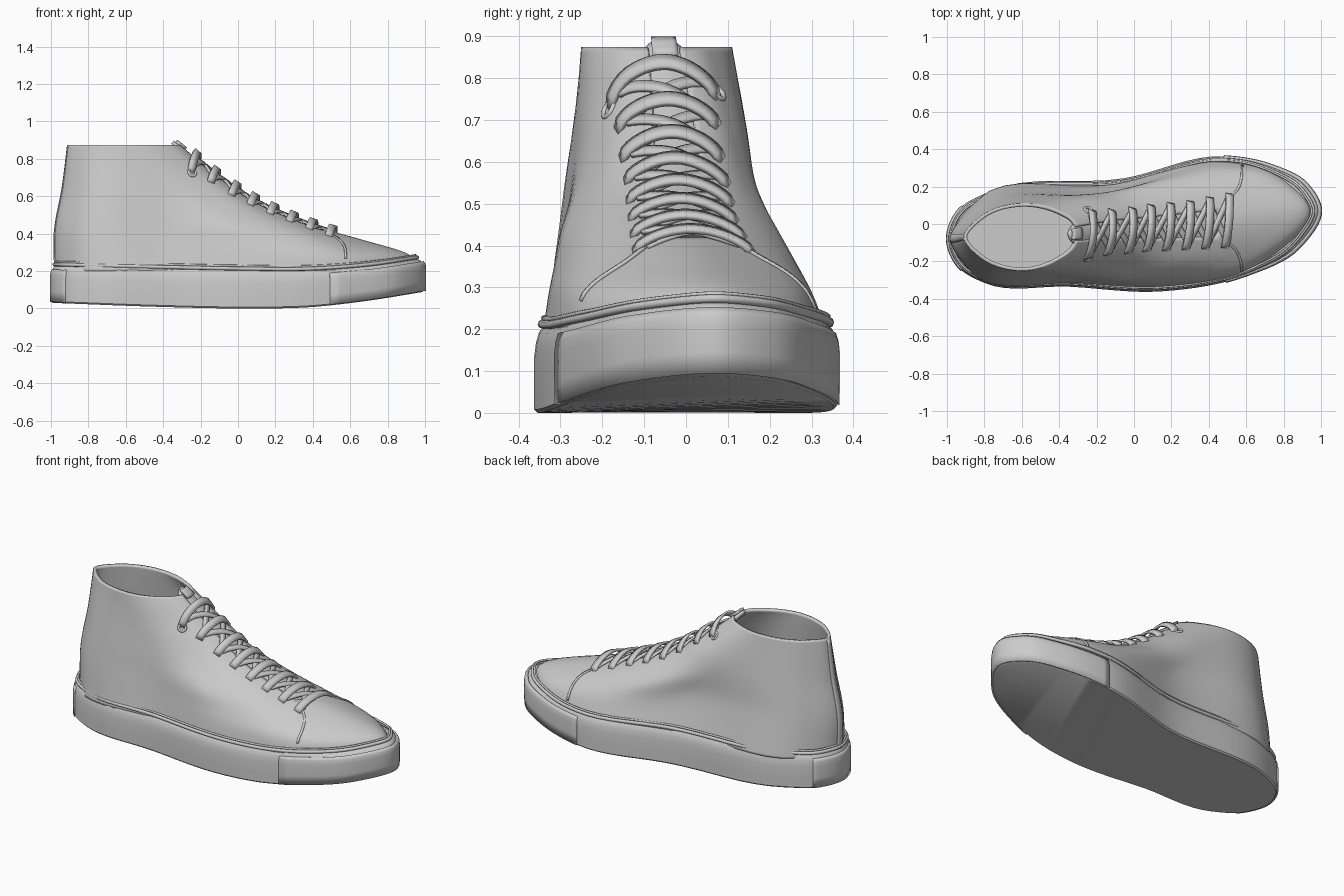
import bpy, bmesh, math
from mathutils import Vector
from mathutils.bvhtree import BVHTree

if "Cube" in bpy.data.objects:
    bpy.data.objects.remove(bpy.data.objects["Cube"])

K = 8  # samples between control points


def hermite(ts, vs, t):
    """Smooth curve through values vs at knots ts."""
    def slope(k):
        a, b = max(k - 1, 0), min(k + 1, len(ts) - 1)
        if b - a == 1:
            return (vs[b] - vs[a]) / (ts[b] - ts[a])
        h0, h1 = ts[k] - ts[a], ts[b] - ts[k]
        return ((vs[k] - vs[a]) / h0 * h1 + (vs[b] - vs[k]) / h1 * h0) / (h0 + h1)
    i = 0
    while i < len(ts) - 2 and t > ts[i + 1]:
        i += 1
    h = ts[i + 1] - ts[i]
    u = (t - ts[i]) / h
    return (vs[i] * (2*u**3 - 3*u**2 + 1) + slope(i) * (h * (u**3 - 2*u**2 + u))
            + vs[i + 1] * (3*u**2 - 2*u**3) + slope(i + 1) * (h * (u**3 - u**2)))


def closed_curve(pts):
    n = len(pts)
    ext = [Vector(pts[(i - 2) % n]) for i in range(n + 5)]
    ts = [0.0]
    for a, b in zip(ext, ext[1:]):
        ts.append(ts[-1] + (b - a).length)
    return [hermite(ts, ext, ts[s + 2] + (ts[s + 3] - ts[s + 2]) * k / K)
            for s in range(n) for k in range(K)]


def grid_faces(rows, cols, cyclic):
    return [(j * cols + i, j * cols + (i + 1) % cols,
             (j + 1) * cols + (i + 1) % cols, (j + 1) * cols + i)
            for j in range(rows - 1) for i in range(cols if cyclic else cols - 1)]


def make(name, verts, faces, thick=0, offset=-1, fix=False):
    me = bpy.data.meshes.new(name)
    me.from_pydata([tuple(v) for v in verts], [], faces)
    if fix:
        bm = bmesh.new()
        bm.from_mesh(me)
        bmesh.ops.recalc_face_normals(bm, faces=bm.faces)
        bm.to_mesh(me)
        bm.free()
    ob = bpy.data.objects.new(name, me)
    bpy.context.collection.objects.link(ob)
    bpy.ops.object.select_all(action='DESELECT')
    ob.select_set(True)
    bpy.context.view_layer.objects.active = ob
    bpy.ops.object.shade_smooth_by_angle(angle=math.radians(40))
    if thick:
        m = ob.modifiers.new("thickness", 'SOLIDIFY')
        m.thickness, m.offset = thick, offset
    return ob


# Upper: rails running from the sole up to the collar, joined by smooth rings
ZB = (.2, .42, .64, .875)
ZF = (.2, .3, .36, .42, .54, .70, .875)
rails = [
    (ZB, [(-.98, -.08), (-.98, -.08), (-.94, -.075), (-.91, -.07)]),      # heel
    (ZB, [(-.86, -.27), (-.86, -.25), (-.83, -.225), (-.82, -.18)]),
    (ZB, [(-.3, -.32), (-.35, -.29), (-.45, -.265), (-.58, -.25)]),
    (ZF, [(.2, -.335), (.15, -.32), (.1, -.305), (.05, -.29),
          (-.12, -.245), (-.27, -.21), (-.42, -.2)]),
    (ZF, [(.68, -.22), (.6, -.215), (.5, -.18), (.38, -.15),
          (.1, -.14), (-.13, -.125), (-.33, -.13)]),
    (ZF, [(.955, .08), (.89, .08), (.69, .06), (.48, .02),
          (.17, -.01), (-.09, -.03), (-.3, -.05)]),                       # ridge
    (ZF, [(.78, .27), (.7, .24), (.57, .19), (.4, .14),
          (.11, .095), (-.13, .065), (-.33, .02)]),
    (ZF, [(.45, .335), (.42, .295), (.33, .26), (.2, .225),
          (-.03, .16), (-.22, .115), (-.41, .07)]),
    (ZB, [(-.1, .22), (-.15, .165), (-.4, .15), (-.57, .11)]),
    (ZB, [(-.84, .13), (-.83, .105), (-.81, .08), (-.82, .04)]),
]
N, RIDGE = len(rails) * K, 5 * K


def ring(z):
    pts = [hermite(zs, [Vector(p) for p in ps], z) for zs, ps in rails]
    return [Vector((p.x, p.y, z)) for p in closed_curve(pts)]


def surf(c, z, off):
    """Point on the upper at column c and height z, pushed out by off."""
    r, up = ring(z), ring(z + .004)
    n = (r[(c + 1) % N] - r[c - 1]).cross(up[c % N] - r[c % N]).normalized()
    return r[c % N] + n * off


levels = [.2 + .675 * j / 54 for j in range(55)]
verts = [p for z in levels for p in ring(z)]
faces = grid_faces(len(levels), N, True)
bvh = BVHTree.FromPolygons(verts, faces)


def in_gap(f):
    return verts[f[0]].z > .425 and RIDGE - 4 <= f[0] % N < RIDGE + 4


make("upper", verts, [f for f in faces if not in_gap(f)], .018)


def patch(name, cols, z0, top, rows, off, thick):
    vs = [surf(c, z0 + (top(c) - z0) * j / rows, off)
          for j in range(rows + 1) for c in cols]
    return make(name, vs, grid_faces(rows + 1, len(cols), False), thick)


# Tongue under the lacing gap, heel strip, plain tongue label
patch("tongue", range(RIDGE - 6, RIDGE + 7), .39,
      lambda c: .905 - .035 * ((c - RIDGE) / 6) ** 2, 30, -.010, .02)
patch("heel_strip", range(-1, 2), .2, lambda c: .872, 20, .004, .008)
label = patch("tongue_label", range(RIDGE - 3, RIDGE + 4), .855,
              lambda c: .895, 3, .006, .018)

# Sole: closed outline swept through a rounded edge profile
outline = closed_curve([
    (-1, -.08), (-.935, -.235), (-.8, -.315), (-.35, -.335), (.15, -.36), (.6, -.275),
    (.88, -.13), (1, .08), (.92, .22), (.75, .31), (.48, .362), (-.05, .245),
    (-.78, .17), (-.935, .08)])
M = len(outline)
XS = (-1, -.4, 0, .4, .7, 1)
BOTTOM = (.03, .008, 0, .008, .042, .09)
TOP = (.228, .213, .205, .205, .228, .272)


def sole_point(i, inset, f):
    t = (outline[(i + 1) % M] - outline[i - 1]).normalized()
    toe = 1 + 1.3 * max(0, min(1, (outline[i % M].x - .6) / .35))
    p = outline[i % M] - Vector((t.y, -t.x)) * inset * (toe if inset > 0 else 1)
    lo, hi = hermite(XS, BOTTOM, p.x), hermite(XS, TOP, p.x)
    return Vector((p.x, p.y, lo + (hi - lo) * f))


profile = [(.008, 0), (0, .04), (0, .3), (0, .66), (.004, .82), (.011, .94), (.02, 1), (.04, 1)]
sv = [sole_point(i, a, f) for a, f in profile for i in range(M)]
sf = grid_faces(len(profile), M, True)
for base in (0, (len(profile) - 1) * M):
    for i in range(M // 2):
        q = [i, i + 1, M - i - 1, (M - i) % M]
        sf.append([base + k for k in dict.fromkeys(q)])
make("sole", sv, sf, fix=True)


def sole_panel(name, cols):
    prof = [(-.005, .02), (-.006, .3), (-.006, .66), (-.003, .8), (.003, .9)]
    vs = [sole_point(i, a, f) for a, f in prof for i in cols]
    make(name, vs, grid_faces(len(prof), len(cols), False), .012)


mid = M // 2
sole_panel("toe_bumper", [i for i in range(M) if outline[i].x > .44])
sole_panel("heel_panel", [i for i in range(-mid, mid) if outline[i].x < -.915])


# Welt piping around the top of the sole
def tube(name, pts, radius):
    cu = bpy.data.curves.new(name, 'CURVE')
    cu.dimensions = '3D'
    cu.bevel_depth, cu.bevel_resolution = radius, 2
    sp = cu.splines.new('POLY')
    sp.points.add(len(pts) - 1)
    for s, p in zip(sp.points, pts):
        s.co = (*p, 1)
    sp.use_cyclic_u = True
    bpy.context.collection.objects.link(bpy.data.objects.new(name, cu))


tube("welt", [sole_point(i, .018, 1.04) for i in range(M)], .010)
tube("welt_stitch_line", [sole_point(i, .022, 1.11) for i in range(M)], .006)


# Ribbons lying on the upper: laces and toe cap seams
def drop(x, y):
    hit, n, _, _ = bvh.ray_cast(Vector((x, y, 2)), Vector((0, 0, -1)))
    return (hit, n if n.z > 0 else -n) if hit else None


def ribbon(name, path, width, lift, thick):
    n = 18
    ts = [i / (len(path) - 1) for i in range(len(path))]
    pts = []
    for k in range(n + 1):
        p = hermite(ts, [Vector(q) for q in path], k / n)
        d = drop(p.x, p.y)
        if d:
            pts.append((d[0] + d[1] * lift(k / n), d[1]))
    vs = []
    for k, (p, nm) in enumerate(pts):
        t = pts[min(k + 1, len(pts) - 1)][0] - pts[max(k - 1, 0)][0]
        s = nm.cross(t).normalized() * width / 2
        vs += [p - s, p + s]
    make(name, vs, grid_faces(len(pts), 2, False), thick, 0)


bars = [(.5, -.125, .16), (.395, -.13, .14), (.29, -.135, .12), (.185, -.14, .11),
        (.08, -.145, .10), (-.02, -.155, .085), (-.13, -.165, .075), (-.235, -.185, .075)]
for i, (x, l, r) in enumerate(bars):
    ribbon(f"lace_bar_{i}", [(x - .015, l), (x, (l + r) / 2), (x + .01, r)], .042,
           lambda t: -.006 + .034 * max(0, math.sin(math.pi * t)) ** .5, .014)
    if i:
        px, pl, pr = bars[i - 1]
        ribbon(f"lace_cross_{i}_a", [(px, pl + .03), (x, r - .03)], .03, lambda t: .003, .010)
        ribbon(f"lace_cross_{i}_b", [(px, pr - .03), (x, l + .03)], .03, lambda t: .006, .010)

ribbon("toe_seam_a", [(.49, -.09), (.545, -.14), (.57, -.2), (.575, -.25)], .012, lambda t: .002, .008)
ribbon("toe_seam_b", [(.49, .13), (.55, .18), (.573, .24), (.578, .31)], .012, lambda t: .002, .008)

# Top eyelets
for side, y in (("a", -.185), ("b", .075)):
    p, nm = drop(-.245, y)
    bpy.ops.mesh.primitive_torus_add(major_radius=.02, minor_radius=.007, major_segments=20,
                                     minor_segments=8, location=p,
                                     rotation=nm.to_track_quat('Z', 'Y').to_euler())
    bpy.context.object.name = f"eyelet_{side}"
    bpy.ops.object.shade_smooth_by_angle(angle=math.radians(60))
